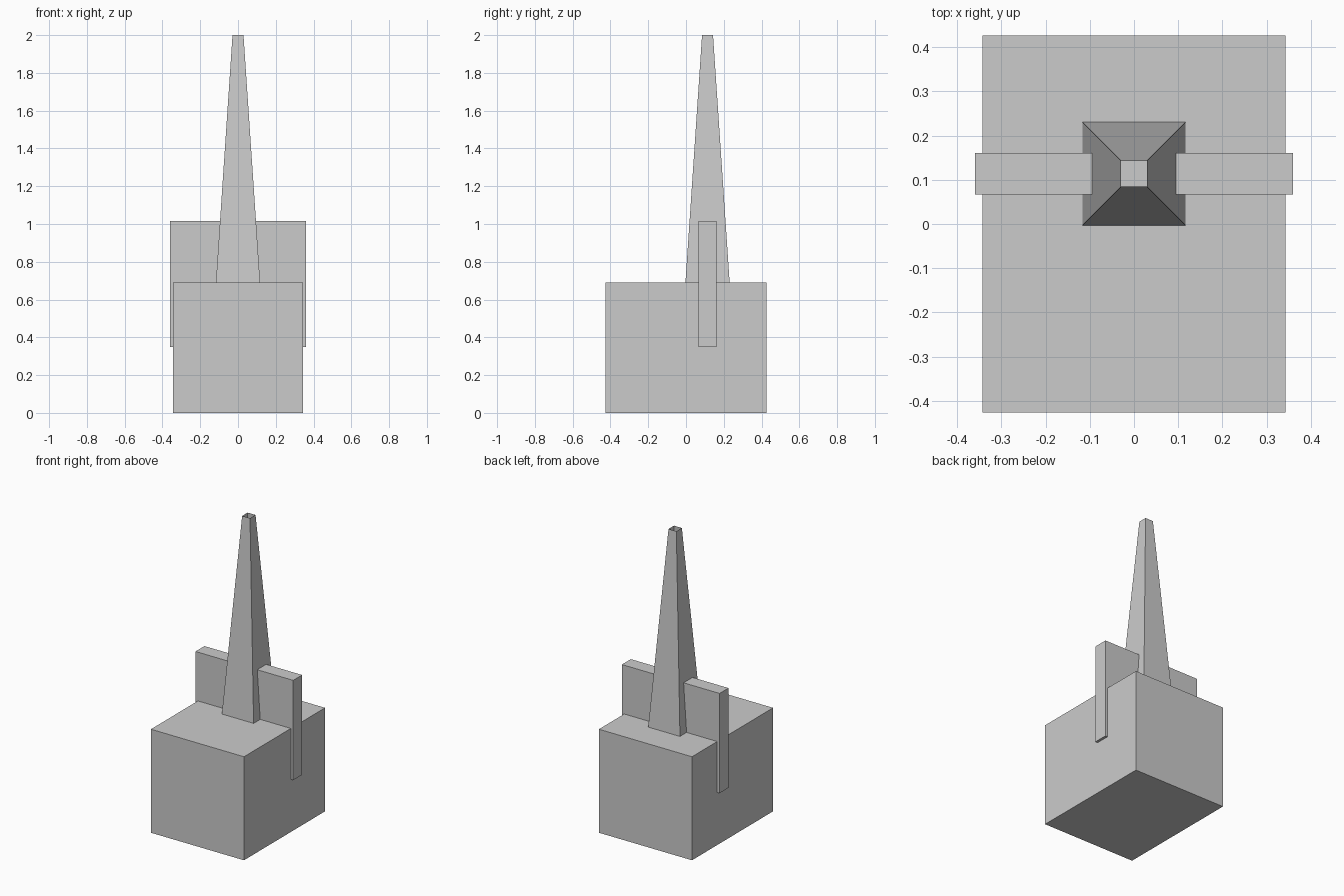
import bpy
import bmesh

cube = bpy.data.objects.get("Cube")
if cube:
    bpy.data.objects.remove(cube, do_unlink=True)

grey = bpy.data.materials.new("light grey")
grey.use_nodes = True
colour = (0.6, 0.6, 0.6, 1)
grey.diffuse_color = colour
grey.node_tree.nodes["Principled BSDF"].inputs["Base Color"].default_value = colour


def tapered_box(name, centre_y, base, top, z0, z1, open_top=False):
    """Four-sided solid; base and top are half sizes in x and y."""
    bm = bmesh.new()
    bmesh.ops.create_cube(bm, size=2)
    for v in bm.verts:
        hx, hy = top if v.co.z > 0 else base
        v.co = (v.co.x * hx, centre_y + v.co.y * hy, z1 if v.co.z > 0 else z0)
    if open_top:
        lid = [f for f in bm.faces if f.calc_center_median().z > z1 - 0.001]
        bmesh.ops.delete(bm, geom=lid, context='FACES_ONLY')
    mesh = bpy.data.meshes.new(name)
    bm.to_mesh(mesh)
    bm.free()
    mesh.materials.append(grey)
    obj = bpy.data.objects.new(name, mesh)
    bpy.context.collection.objects.link(obj)
    return obj


# Main block
tapered_box("base_block", 0, (0.343, 0.427), (0.343, 0.427), 0, 0.69)
# Upright slab running across the block and through the spire
tapered_box("cross_slab", 0.114, (0.36, 0.047), (0.36, 0.047), 0.35, 1.015)
# Hollow spire, open at the tip
tapered_box("spire", 0.114, (0.117, 0.117), (0.029, 0.029), 0.69, 2, open_top=True)
